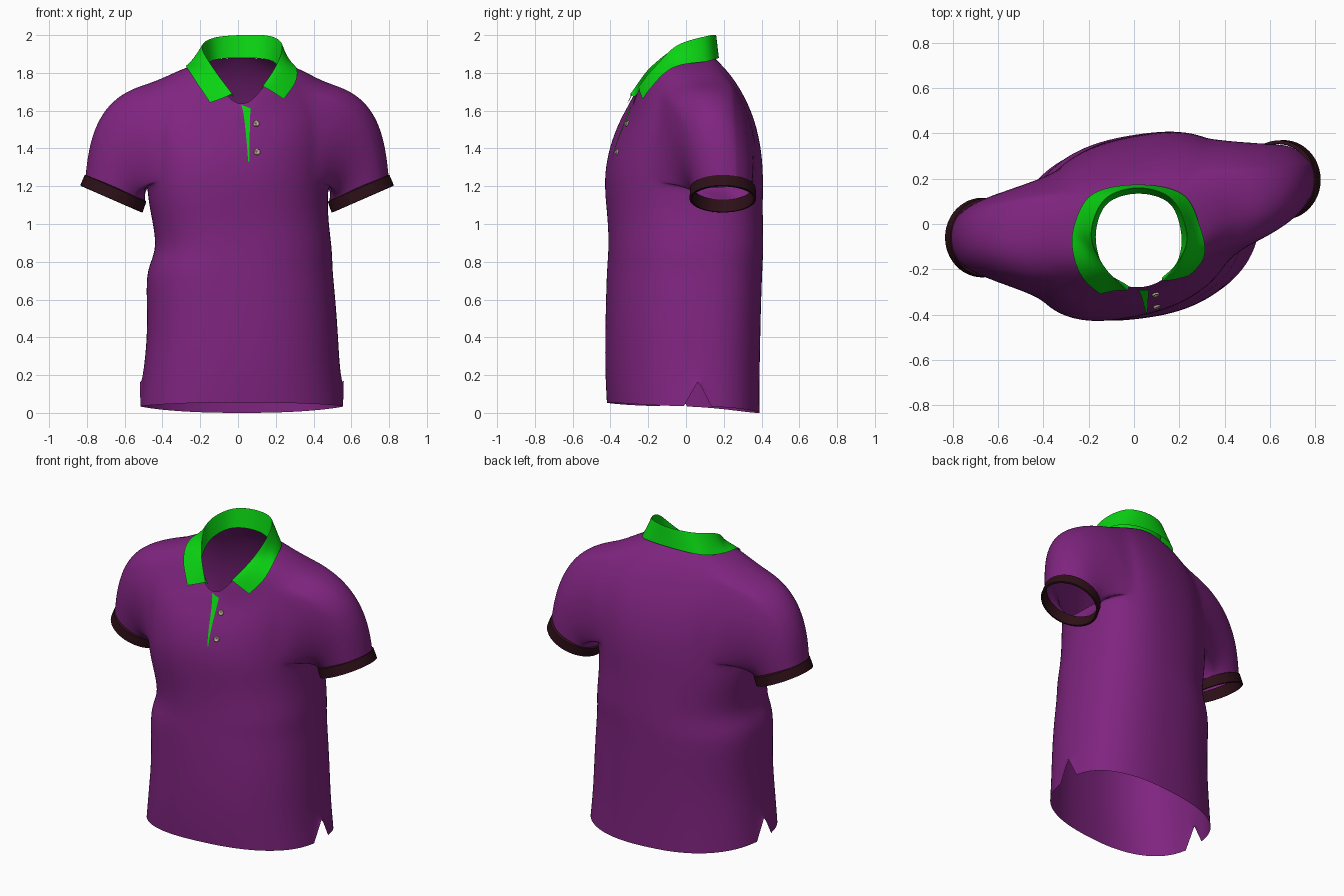
import bpy, bmesh, math
from mathutils import Vector
from mathutils.bvhtree import BVHTree

if "Cube" in bpy.data.objects:
    bpy.data.objects.remove(bpy.data.objects["Cube"])


def material(name, rgb):
    m = bpy.data.materials.new(name)
    m.diffuse_color = (*rgb, 1)
    m.use_nodes = True
    m.node_tree.nodes["Principled BSDF"].inputs["Base Color"].default_value = m.diffuse_color
    return m


PURPLE = material("purple_cloth", (0.215, 0.018, 0.215))
GREEN = material("green_trim", (0.003, 0.66, 0.006))
DARK = material("dark_cuff", (0.026, 0.005, 0.009))
BONE = material("button_bone", (0.50, 0.43, 0.30))


def finish(name, bm, mat, levels=0):
    bmesh.ops.recalc_face_normals(bm, faces=bm.faces)
    me = bpy.data.meshes.new(name)
    bm.to_mesh(me)
    bm.free()
    ob = bpy.data.objects.new(name, me)
    bpy.context.collection.objects.link(ob)
    me.materials.append(mat)
    for p in me.polygons:
        p.use_smooth = True
    if levels:
        sub = ob.modifiers.new("smooth", 'SUBSURF')
        sub.levels = sub.render_levels = levels
    return ob


def loft(bm, rows, closed=False, skip=lambda i, j: False):
    """Quads between rows of bmesh vertices."""
    n = len(rows[0])
    for i in range(len(rows) - 1):
        for j in range(n if closed else n - 1):
            if not skip(i, j):
                k = (j + 1) % n
                bm.faces.new((rows[i][j], rows[i][k], rows[i + 1][k], rows[i + 1][j]))


def power(v, p):
    return math.copysign(abs(v) ** (2 / p), v)


# Torso rings: z front, z side, z back, x left, x right, y front, y back, shear
RINGS = [
    (.055, .035, .000, -.52, .56, -.41, .38, .12),
    (.22, .22, .20, -.50, .54, -.42, .38, .12),
    (.42, .42, .42, -.48, .53, -.42, .385, .12),
    (.62, .62, .62, -.485, .515, -.415, .39, .12),
    (.76, .76, .76, -.485, .50, -.41, .395, .13),
    (.86, .86, .86, -.43, .50, -.40, .40, .14),
    (1.0, 1.0, 1.0, -.45, .48, -.40, .395, .16),
    (1.12, 1.12, 1.12, -.475, .475, -.41, .39, .18),
    (1.27, 1.20, 1.26, -.48, .48, -.415, .39, .20),
    (1.42, 1.40, 1.42, -.49, .49, -.38, .375, .21),
    (1.53, 1.60, 1.60, -.50, .50, -.33, .325, .21),
    (1.59, 1.75, 1.76, -.44, .45, -.305, .25, .17),
    (1.615, 1.815, 1.84, -.31, .34, -.29, .19, .10),
    (1.635, 1.855, 1.88, -.20, .24, -.28, .15, .03),
]
N, W, LOW, TOP = 48, 6, 8, 11      # columns, armhole half width, armhole rows
ARMS = {1: 1, -1: N // 2 - 1}      # armhole middle column for each side

# Shirt body
bm = bmesh.new()
crease = bm.verts.layers.float.new("crease_vert")
rows = []
for r, (zf, zs, zb, xl, xr, yf, yb, k) in enumerate(RINGS):
    p = 2.4 if r < 11 else 2.1
    row = []
    for j in range(N):
        a = 2 * math.pi * j / N
        c, s = power(math.cos(a), p), power(math.sin(a), p)
        dx = (xr - xl) / 2 * c
        y = (yb if s > 0 else -yf) * s + k * dx
        dip = abs(s) ** (4 if r > 11 and s < 0 else 2)
        z = zs + ((zb if s > 0 else zf) - zs) * dip
        row.append(bm.verts.new(((xl + xr) / 2 + dx, y, z)))
    rows.append(row)
# Side vents in the hem
for j in (0, N // 2):
    rows[0][j].co.z = .17
    for d in (-1, 0, 1):
        rows[0][(j + d) % N][crease] = 1


def in_armhole(i, j):
    return LOW <= i < TOP and any((j - c + W) % N < 2 * W for c in ARMS.values())


loft(bm, rows, True, in_armhole)

# Sleeves grow from the armholes to the cuff openings
CUFFS = {1: Vector((.64, .195, 1.185)), -1: Vector((-.65, -.06, 1.185))}


def cuff_point(side, a, grow=0, drop=0):
    u = Vector((.916 * side, 0, .4))
    axis = Vector((.36 * side, 0, -.93))
    return (CUFFS[side] + u * ((.172 + grow) * math.sin(a)) + axis * drop
            + Vector((0, (.168 + grow) * math.cos(a), 0)))


seam_verts = []
for side, c in ARMS.items():
    col = lambda d: (c + d) % N
    loop = [rows[LOW][col(d)] for d in range(-W, W + 1)]
    loop += [rows[i][col(W)] for i in range(LOW + 1, TOP)]
    loop += [rows[TOP][col(d)] for d in range(W, -W - 1, -1)]
    loop += [rows[i][col(-W)] for i in range(TOP - 1, LOW, -1)]
    seam_verts += loop
    mid = sum((v.co for v in loop), Vector()) / len(loop)
    tube = [loop] + [[] for _ in range(7)]
    for v in loop:
        a = math.atan2(v.co.z - mid.z, v.co.y - mid.y)
        p0, p3 = v.co.copy(), cuff_point(side, a)
        span = p3 - p0
        # Full bow over the shoulder, nearly straight under the arm
        d = span.length * (.35 + .65 * min(1, .65 + .5 * math.sin(a)))
        p1 = p0 + Vector((side * .44 * d, span.y * .36, -.07 * d))
        p2 = p3 + Vector((side * -.03 * d, span.y * -.2, .42 * d))
        for i in range(1, 8):
            t = i / 7
            q = 1 - t
            tube[i].append(bm.verts.new(p0 * q**3 + p1 * 3 * q * q * t + p2 * 3 * q * t * t + p3 * t**3))
    loft(bm, tube, True)
# Relax the armhole seams
bmesh.ops.smooth_vert(bm, verts=seam_verts, factor=.5,
                      use_axis_x=True, use_axis_y=True, use_axis_z=True)
shirt = finish("shirt_body", bm, PURPLE, 2)

# Cuffs
for side, name in ((1, "cuff_right"), (-1, "cuff_left")):
    bm = bmesh.new()
    section = [(-.008, -.01), (.006, -.004), (.008, .056), (-.004, .058), (-.010, -.01)]
    loft(bm, [[bm.verts.new(cuff_point(side, 2 * math.pi * j / 48, g, h)) for j in range(48)]
              for g, h in section], True)
    ob = finish(name, bm, DARK)
    bpy.context.view_layer.objects.active = ob
    ob.select_set(True)
    bpy.ops.object.shade_smooth_by_angle(angle=math.radians(40))
    ob.select_set(False)

# Surface lookups for trim that lies on the cloth
bpy.context.view_layer.update()
tree = BVHTree.FromObject(shirt, bpy.context.evaluated_depsgraph_get())


def on_front(x, z, lift):
    hit, n, _, _ = tree.ray_cast(Vector((x, -2, z)), Vector((0, 1, 0)))
    if n.y > 0:
        n = -n
    return hit + n * lift, n


def keep_outside(p, gap=.012):
    hit, n, _, _ = tree.find_nearest(p)
    if n.dot(hit - Vector((.02, 0, 1.4))) < 0:
        n = -n
    return hit + n * gap if (p - hit).dot(n) < gap else p


# Folded collar: neck seam, fold line and outer edge, left front to right front
SEAM = [(-.02, -.275, 1.67), (-.13, -.20, 1.74), (-.17, -.05, 1.83), (-.12, .09, 1.87), (.02, .135, 1.88),
        (.16, .09, 1.87), (.21, -.05, 1.83), (.19, -.17, 1.75), (.12, -.24, 1.69)]
FOLD = [(-.03, -.295, 1.69), (-.13, -.19, 1.83), (-.19, -.05, 1.94), (-.13, .11, 1.99), (.02, .16, 2.005),
        (.17, .11, 2.0), (.235, -.05, 1.95), (.20, -.16, 1.84), (.13, -.25, 1.73)]
EDGE = [(-.15, -.285, 1.63), (-.225, -.17, 1.73), (-.265, -.03, 1.825), (-.19, .13, 1.865), (.02, .175, 1.88),
        (.22, .13, 1.865), (.285, -.02, 1.82), (.285, -.13, 1.74), (.24, -.225, 1.66)]


def spline(pts, steps=4):
    v = [Vector(p) for p in pts]
    v = [2 * v[0] - v[1]] + v + [2 * v[-1] - v[-2]]
    out = []
    for i in range(1, len(v) - 2):
        a, b, c, d = v[i - 1:i + 3]
        for s in range(steps):
            t = s / steps
            out.append(.5 * (2 * b + (c - a) * t + (2 * a - 5 * b + 4 * c - d) * t * t
                             + (3 * b - a - 3 * c + d) * t**3))
    return out + [v[-2]]


seam, fold, edge = spline(SEAM), spline(FOLD), spline(EDGE)
mix = lambda A, B, t: [a.lerp(b, t) for a, b in zip(A, B)]
outer = [[keep_outside(p) for p in mix(fold, edge, t)] for t in (.12, .5, 1)]
bm = bmesh.new()
crease = bm.verts.layers.float.new("crease_vert")
grid = [[bm.verts.new(p) for p in row]
        for row in [seam, mix(seam, fold, .5), mix(seam, fold, .9), fold] + outer]
for v in (grid[-1][0], grid[-1][-1], grid[3][0], grid[3][-1]):
    v[crease] = 1
loft(bm, grid)
finish("collar", bm, GREEN, 2)

# Green placket edge narrowing down the chest
bm = bmesh.new()
strip = []
for i in range(17):
    t = i / 16
    left = (.016 + .036 * t ** .6, 1.628 - .298 * t)
    right = (.066 - .008 * t ** .5, 1.61 - .28 * t)
    strip.append([bm.verts.new(on_front(left[0] + (right[0] - left[0]) * s,
                                        left[1] + (right[1] - left[1]) * s, .007)[0])
                  for s in (0, .5, 1)])
loft(bm, strip)
finish("placket_edge", bm, GREEN)

# Buttons, lathed dishes facing out from the cloth
for i, (x, z) in enumerate([(.095, 1.53), (.10, 1.38)]):
    pos, n = on_front(x, z, .002)
    turn = n.to_track_quat('Z', 'Y')
    bm = bmesh.new()
    dish = [(.0165, 0), (.0165, .006), (.0135, .009), (.010, .006), (.004, .005), (.0035, .001)]
    disc = [[bm.verts.new(pos + turn @ Vector((r * math.cos(a), r * math.sin(a), h)))
             for a in (2 * math.pi * j / 20 for j in range(20))] for r, h in dish]
    loft(bm, disc, True)
    bm.faces.new(disc[-1])
    finish("button_%d" % (i + 1), bm, BONE)
